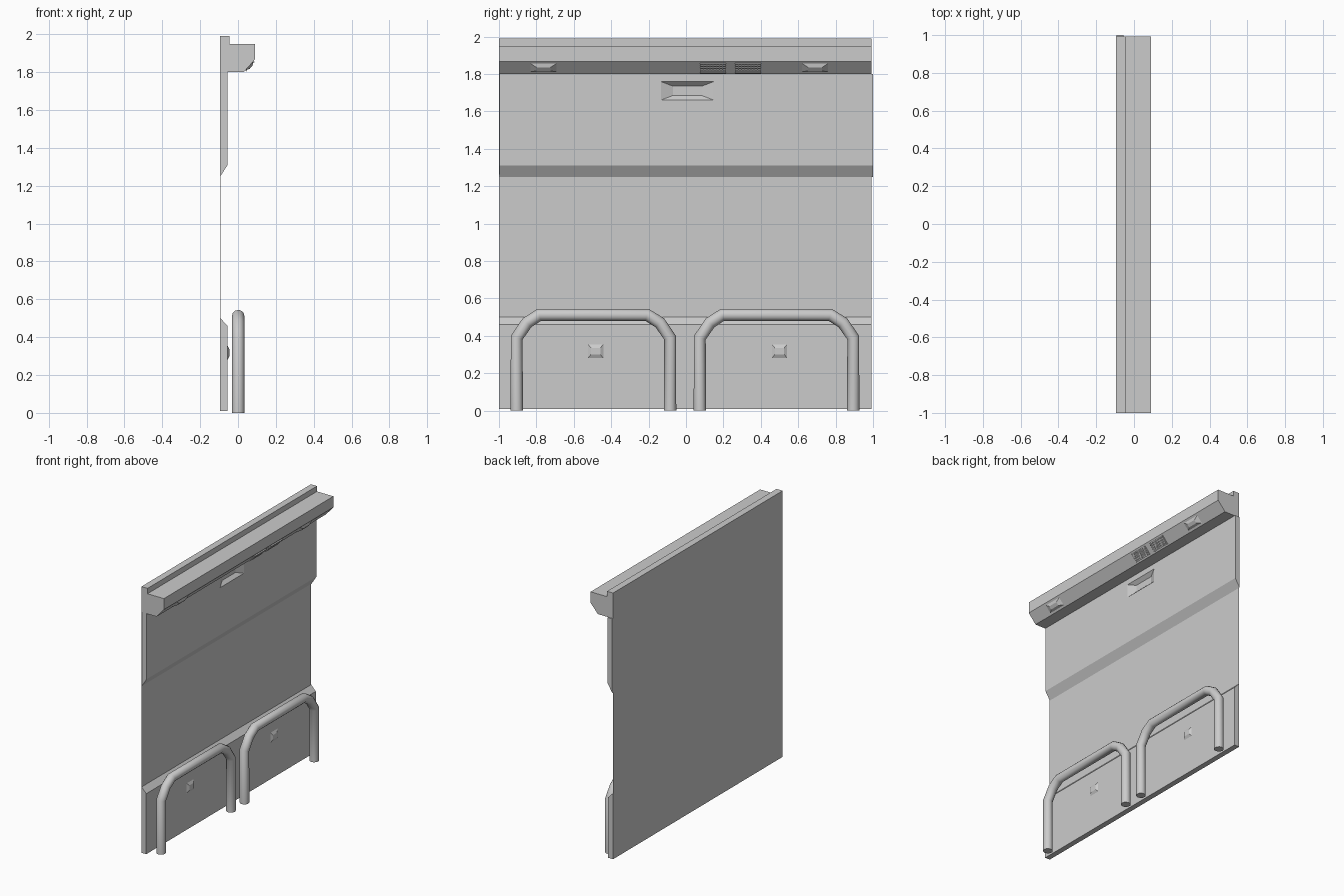
import bpy, bmesh, math
from mathutils import Vector

if "Cube" in bpy.data.objects:
    bpy.data.objects.remove(bpy.data.objects["Cube"])

grey = bpy.data.materials.new("light grey")
grey.diffuse_color = (0.6, 0.6, 0.6, 1)
grey.use_nodes = True
grey.node_tree.nodes["Principled BSDF"].inputs["Base Color"].default_value = grey.diffuse_color


def finish(bm, name):
    bmesh.ops.recalc_face_normals(bm, faces=bm.faces)
    me = bpy.data.meshes.new(name)
    bm.to_mesh(me)
    bm.free()
    me.materials.append(grey)
    ob = bpy.data.objects.new(name, me)
    bpy.context.collection.objects.link(ob)
    return ob


def prism(name, profile, y0, y1):
    """Extrude an x/z profile along y."""
    bm = bmesh.new()
    face = bm.faces.new([bm.verts.new((x, y0, z)) for x, z in profile])
    out = bmesh.ops.extrude_face_region(bm, geom=[face])
    verts = [g for g in out["geom"] if isinstance(g, bmesh.types.BMVert)]
    bmesh.ops.translate(bm, verts=verts, vec=(0, y1 - y0, 0))
    return finish(bm, name)


Y = Vector((0, 1, 0))


def add_frustum(bm, c, v, n, base, top, h):
    """Tapered block on a surface: v = up along the surface, n = outward."""
    rings = []
    for (w, d), off in ((base, 0), (top, h)):
        rings.append([bm.verts.new(c + n * off + Y * (sy * w / 2) + v * (sv * d / 2))
                      for sy, sv in ((-1, -1), (1, -1), (1, 1), (-1, 1))])
    a, b = rings
    bm.faces.new(a)
    bm.faces.new(b)
    for i in range(4):
        j = (i + 1) % 4
        bm.faces.new((a[i], a[j], b[j], b[i]))


def frustum(name, *args):
    bm = bmesh.new()
    add_frustum(bm, *args)
    return finish(bm, name)


BACK, IN, FACE = -0.095, -0.093, -0.055
Z, X = Vector((0, 0, 1)), Vector((1, 0, 0))

# Wall sheet and the panels standing proud of it
prism("wall_sheet", [(BACK, .01), (IN, .01), (IN, 1.99), (BACK, 1.99)], -1, .993)
prism("lower_panel", [(IN, .01), (FACE, .01), (FACE, .46), (IN, .5)], -1, .993)
upper = prism("upper_panel", [(IN, 1.25), (FACE, 1.31), (FACE, 1.8), (IN, 1.8)], -.997, 1)
prism("cornice", [(IN, 1.8), (.03, 1.8), (.09, 1.868), (.09, 1.95),
                  (-.045, 1.95), (-.045, 1.99), (IN, 1.99)], -1, .993)

# Tapered recess in the upper panel
cutter = frustum("recess_cutter", Vector((FACE + .001, .007, 1.71)), Z, -X,
                 (.285, .1), (.155, .05), .026)
cutter.hide_render = True
mod = upper.modifiers.new("recess", 'BOOLEAN')
mod.operation, mod.object, mod.solver = 'DIFFERENCE', cutter, 'EXACT'
bpy.context.view_layer.objects.active = upper
bpy.ops.object.modifier_apply(modifier=mod.name)
bpy.data.objects.remove(cutter)

# Buttons on the lower panel
for i, y in enumerate((-.483, .5)):
    frustum(f"button_{i}", Vector((FACE, y, .318)), Z, X, (.082, .074), (.05, .035), .01)

# Lamps and grilles on the sloping underside of the cornice
slope = Vector((.06, 0, .068)).normalized()
out = Vector((.068, 0, -.06)).normalized()
mid = Vector((.06, 0, 1.834))
for i, y in enumerate((-.762, .69)):
    frustum(f"lamp_{i}", mid + Y * y, slope, out, (.14, .06), (.075, .025), .012)
for i, y in enumerate((.145, .331)):
    bm = bmesh.new()
    c = mid + Y * y
    for k in range(5):
        s = (.139, .008)
        add_frustum(bm, c + slope * (k - 2) * .015, slope, out, s, s, .008)
    for k in range(9):
        s = (.005, .068)
        add_frustum(bm, c + Y * (k - 4) * .01675, slope, out, s, s, .005)
    finish(bm, f"grille_{i}")

# Bent tube guard rails
path = [(-.905, 0), (-.905, .39), (-.85, .47), (-.785, .512),
        (-.208, .512), (-.14, .47), (-.085, .39), (-.085, 0)]
for i, dy in enumerate((0, .979)):
    cu = bpy.data.curves.new("guard_rail", 'CURVE')
    cu.dimensions = '3D'
    cu.bevel_depth, cu.bevel_resolution, cu.use_fill_caps = .033, 4, True
    sp = cu.splines.new('POLY')
    sp.points.add(len(path) - 1)
    for p, (y, z) in zip(sp.points, path):
        p.co = (.001, y + dy, z, 1)
    cu.materials.append(grey)
    ob = bpy.data.objects.new(f"guard_rail_{i}", cu)
    bpy.context.collection.objects.link(ob)
    bpy.ops.object.select_all(action='DESELECT')
    ob.select_set(True)
    bpy.context.view_layer.objects.active = ob
    bpy.ops.object.convert(target='MESH')
    bpy.ops.object.shade_smooth_by_angle(angle=math.radians(35))
